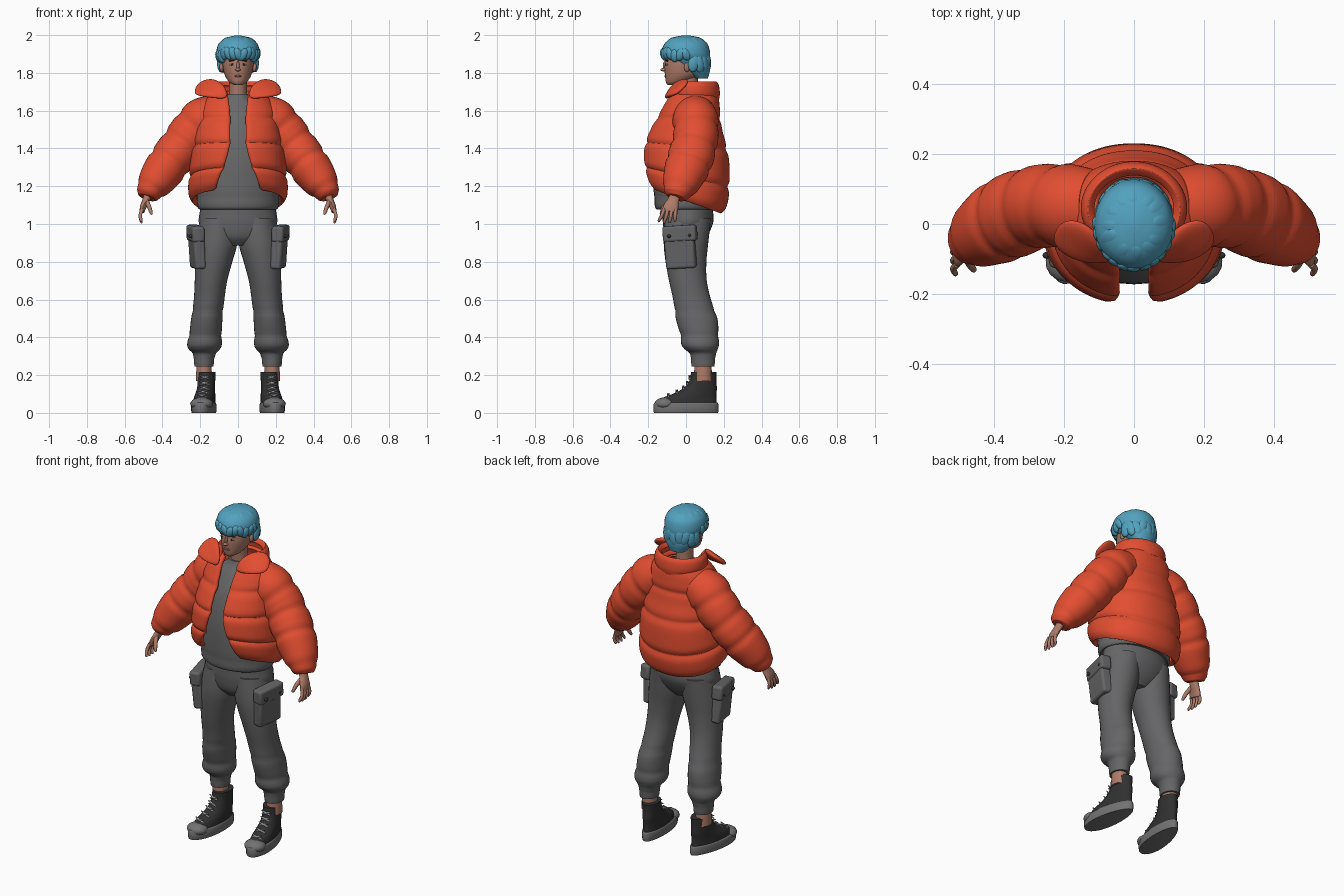
import bpy, bmesh, math, random
from mathutils import Matrix, Vector, Euler

if "Cube" in bpy.data.objects:
    bpy.data.objects.remove(bpy.data.objects["Cube"])
random.seed(4)
made = []


def material(name, r, g, b):
    m = bpy.data.materials.new(name)
    m.use_nodes = True
    m.diffuse_color = (r, g, b, 1)
    bsdf = m.node_tree.nodes["Principled BSDF"]
    bsdf.inputs["Base Color"].default_value = (r, g, b, 1)
    bsdf.inputs["Roughness"].default_value = 0.8
    return m


SKIN = material("skin", .42, .2, .14)
HAIR = material("blue hair", .085, .36, .52)
ORANGE = material("orange padding", .76, .075, .03)
KNIT = material("grey knit", .14, .14, .14)
CLOTH = material("grey cloth", .13, .13, .135)
CANVAS = material("dark canvas", .03, .03, .03)
RUBBER = material("grey rubber", .17, .17, .17)
LACE = material("pale grey", .35, .35, .35)
DARK = material("dark brown", .03, .015, .012)
LIP = material("lip", .33, .11, .09)


def finish(name, bm, mat, mirror=False, matrix=None, solid=0, subsurf=0, bevel=0):
    """Turn a bmesh into an object with the usual modifiers."""
    if matrix:
        bmesh.ops.transform(bm, matrix=matrix, verts=bm.verts)
    bmesh.ops.recalc_face_normals(bm, faces=bm.faces)
    me = bpy.data.meshes.new(name)
    bm.to_mesh(me)
    bm.free()
    me.materials.append(mat)
    ob = bpy.data.objects.new(name, me)
    bpy.context.collection.objects.link(ob)
    if mirror:
        ob.modifiers.new("mirror", "MIRROR")
    if solid:
        m = ob.modifiers.new("thickness", "SOLIDIFY")
        m.thickness, m.offset = solid, 0
    if bevel:
        m = ob.modifiers.new("bevel", "BEVEL")
        m.width, m.segments = bevel, 3
    if subsurf:
        m = ob.modifiers.new("round", "SUBSURF")
        m.levels = m.render_levels = subsurf
    made.append(ob)


def spline(keys, n):
    """Smooth interpolation through rows of numbers."""
    out = []
    for i in range(len(keys) - 1):
        p = [keys[min(max(i + k, 0), len(keys) - 1)] for k in (-1, 0, 1, 2)]
        for s in range(n):
            t = s / n
            out.append([b + .5 * t * (c - a + t * (2*a - 5*b + 4*c - d + t * (3*(b - c) + d - a)))
                        for a, b, c, d in zip(*p)])
    return out + [list(keys[-1])]


def loft_into(bm, keys, n=5, seg=32, seams=(), depth=.06, e=1, tilt=False, taper=0, warp=None):
    """Rings (x, y, z, rx, ry[, half opening at the front]) joined to a skin."""
    rows, rings = spline(keys, n), []
    opened = len(keys[0]) > 5
    for i, r in enumerate(rows):
        c = Vector(r[:3])
        u, v = Vector((1, 0, 0)), Vector((0, 1, 0))
        if tilt:
            t = (Vector(rows[min(i + 1, len(rows) - 1)][:3]) - Vector(rows[max(i - 1, 0)][:3])).normalized()
            v = (v - t * v.dot(t)).normalized()
            u = v.cross(t)
        puff = 1 - sum(depth * math.exp(-((c.z - s) / .016) ** 2) for s in seams)
        a0 = math.asin(min(r[5] / r[3], .99) ** (1 / e)) if opened else 0
        ring = []
        for k in range(seg + opened):
            a = a0 + (2 * math.pi - 2 * a0) * k / seg
            sx, cy = (math.copysign(abs(f(a)) ** e, f(a)) for f in (math.sin, math.cos))
            p = c + u * sx * r[3] * puff * (1 + taper * cy) - v * cy * r[4] * puff
            ring.append(bm.verts.new(warp(p) if warp else p))
        rings.append(ring)
    for a, b in zip(rings, rings[1:]):
        for k in range(seg):
            j = (k + 1) % len(a)
            bm.faces.new((a[k], a[j], b[j], b[k]))
    if not opened:
        bm.faces.new(rings[0])
        bm.faces.new(rings[-1])


def loft(name, keys, mat, mirror=False, matrix=None, solid=0, subsurf=0, **kw):
    bm = bmesh.new()
    loft_into(bm, keys, **kw)
    finish(name, bm, mat, mirror, matrix, solid, subsurf)


def place(loc, size, rot=(0, 0, 0)):
    return Matrix.Translation(loc) @ Euler(rot).to_matrix().to_4x4() @ Matrix.Diagonal((*size, 1))


def blobs(name, items, mat, **kw):
    """Ellipsoids given as (location, radii[, rotation])."""
    bm = bmesh.new()
    for it in items:
        bmesh.ops.create_uvsphere(bm, u_segments=16, v_segments=10, radius=1, matrix=place(*it))
    finish(name, bm, mat, **kw)


def boxes(name, items, mat, **kw):
    bm = bmesh.new()
    for it in items:
        bmesh.ops.create_cube(bm, size=1, matrix=place(*it))
    finish(name, bm, mat, **kw)


# Head, neck and face
loft("head", [(0, -.068, 1.735, .02, .028), (0, -.05, 1.75, .045, .056), (0, -.02, 1.785, .069, .091),
              (0, -.01, 1.83, .08, .104), (0, 0, 1.87, .083, .11), (0, 0, 1.92, .08, .108),
              (0, 0, 1.96, .05, .07)], SKIN)
loft("neck", [(0, .02, 1.62, .055, .055), (0, .015, 1.68, .047, .05), (0, .01, 1.79, .047, .052)], SKIN)
blobs("nose", [((0, -.116, 1.817), (.014, .02, .009)), ((0, -.111, 1.836), (.008, .012, .027))], SKIN)
blobs("ears", [((.085, .008, 1.835), (.012, .018, .03), (-.2, 0, .3))], SKIN, mirror=True)
blobs("eye_whites", [((.032, -.101, 1.845), (.014, .007, .006), (0, 0, .3))], LACE, mirror=True)
blobs("irises", [((.032, -.106, 1.845), (.006, .004, .006))], DARK, mirror=True)
blobs("eyebrows", [((.035, -.102, 1.865), (.018, .006, .0035), (0, .1, .35))], DARK, mirror=True)
blobs("lips", [((0, -.107, 1.783), (.02, .008, .006))], LIP)

# Hair: a cap, a wavy fringe, swept locks on top and a tapered nape
loft("hair_cap", [(0, .08, 1.77, .05, .035), (0, .055, 1.815, .085, .072), (0, .022, 1.87, .103, .105),
                  (0, 0, 1.91, .114, .127), (0, 0, 1.955, .102, .113), (0, 0, 1.985, .065, .075),
                  (0, 0, 1.998, .015, .02)], HAIR)
locks = []
for k in range(-6, 7):
    a = k * .26
    locks.append(((.1 * math.sin(a), -.117 * math.cos(a), 1.905 - .012 * abs(math.sin(a)) + random.uniform(-.008, .008)),
                  (.025, .02, .036), (.15, random.uniform(-.6, .6), a)))
for k in range(9):
    a = 1.75 + k * .35
    locks.append(((.092 * math.sin(a), .025 - .088 * math.cos(a), 1.85 + random.uniform(-.015, .015)),
                  (.03, .02, .05), (0, random.uniform(-.4, .4), a)))
for k in range(12):
    a = k * math.tau / 12
    locks.append(((.075 * math.sin(a), -.085 * math.cos(a), 1.958), (.034, .042, .018),
                  (.75, 0, a + random.uniform(-.3, .3))))
blobs("hair_locks", locks, HAIR)

# Sweatshirt
loft("sweatshirt", [(0, 0, 1.078, .205, .155), (0, 0, 1.1, .216, .166), (0, 0, 1.2, .22, .172),
                    (0, 0, 1.35, .2, .17), (0, 0, 1.5, .175, .142), (0, .01, 1.6, .145, .105),
                    (0, .015, 1.66, .075, .072), (0, .015, 1.687, .057, .06)], KNIT, seams=(1.14,), depth=.02)


# Padded jacket, longer at the back
def drop_back(p):
    p.z -= .37 * p.y * min(max((1.5 - p.z) / .37, 0), 1)
    return p


loft("jacket_body", [(0, .045, 1.70, .10, .10, .055), (0, .035, 1.66, .155, .125, .05),
                     (0, .022, 1.60, .19, .145, .042), (0, 0, 1.50, .21, .178, .04),
                     (0, 0, 1.40, .232, .21, .042), (0, 0, 1.30, .244, .218, .06),
                     (0, 0, 1.22, .25, .215, .085), (0, 0, 1.16, .248, .2, .105),
                     (0, 0, 1.13, .23, .175, .115)],
     ORANGE, solid=.028, subsurf=1, n=7, seg=40, seams=(1.25, 1.41, 1.555), e=.92, warp=drop_back)
loft("sleeves", [(.11, .05, 1.59, .10, .105), (.185, .05, 1.545, .125, .122), (.255, .052, 1.465, .122, .12),
                 (.32, .035, 1.385, .115, .122), (.375, .01, 1.31, .112, .122), (.425, -.018, 1.24, .1, .105),
                 (.462, -.04, 1.185, .08, .088), (.478, -.05, 1.15, .058, .062), (.482, -.053, 1.14, .045, .048)],
     ORANGE, mirror=True, n=7, seams=(1.51, 1.415, 1.32, 1.18), depth=.08, tilt=True)
loft("collar_stand", [(0, .045, 1.66, .12, .115, .075), (0, .045, 1.69, .137, .12, .08),
                      (0, .045, 1.73, .135, .115, .088), (0, .042, 1.745, .122, .106, .095)],
     ORANGE, solid=.03, subsurf=1)
bm = bmesh.new()
bm.faces.new([bm.verts.new(p) for p in ((.04, -.11, 1.65), (.06, -.09, 1.73), (.12, 0, 1.775), (.21, .03, 1.765),
                                        (.26, -.06, 1.675), (.15, -.12, 1.675))])
finish("collar_wings", bm, ORANGE, mirror=True, solid=.045, subsurf=3)

# Hands
bm = bmesh.new()
loft_into(bm, [(.472, -.055, 1.17, .024, .028), (.485, -.065, 1.13, .02, .03), (.502, -.08, 1.09, .017, .04),
               (.508, -.086, 1.065, .013, .038)], seg=16, tilt=True)
for k in range(4):
    y = -.116 + .02 * k
    tip = 1.002 + .006 * abs(k - 1.4)
    loft_into(bm, [(.507, y, 1.08, .01, .01), (.518, y - .012 + .004 * k, 1.045, .0095, .0095),
                   (.512, y - .026 + .008 * k, tip + .01, .008, .008),
                   (.509, y - .028 + .008 * k, tip, .004, .004)], n=3, seg=10, tilt=True)
loft_into(bm, [(.487, -.08, 1.125, .013, .013), (.472, -.112, 1.095, .012, .012), (.46, -.13, 1.06, .009, .009),
               (.458, -.134, 1.05, .004, .004)], n=3, seg=10, tilt=True)
finish("hands", bm, SKIN, mirror=True)

# Trousers gathered above the ankle
loft("trouser_hips", [(0, 0, .885, .08, .07), (0, 0, .93, .165, .108), (0, .01, 1.0, .206, .132),
                      (0, .01, 1.06, .203, .134), (0, .005, 1.1, .195, .13)], CLOTH)
loft("trouser_legs", [(.1, .01, 1.03, .098, .122), (.112, 0, .9, .108, .118), (.128, 0, .8, .098, .108),
                      (.143, .01, .7, .086, .1), (.153, .032, .6, .081, .1), (.165, .056, .5, .083, .11),
                      (.172, .07, .42, .086, .102), (.177, .075, .365, .092, .1), (.178, .08, .338, .083, .088),
                      (.178, .09, .315, .062, .07), (.18, .09, .285, .056, .066), (.18, .09, .245, .05, .06)],
     CLOTH, mirror=True, seams=(.41, .54, .285), depth=.04)
boxes("cargo_pockets", [((.217, -.03, .86), (.06, .16, .19), (.06, .08, -.2)),
                        ((.225, -.032, .95), (.065, .18, .085), (.06, .04, -.2))], CLOTH, mirror=True, bevel=.014)
blobs("pocket_buttons", [((.25, -.09, .935), (.012, .01, .01)), ((.262, .02, .94), (.01, .01, .01))],
      CANVAS, mirror=True)
loft("ankles", [(.18, .09, .17, .042, .048), (.18, .09, .27, .04, .045)], SKIN, mirror=True)

# High-top shoes, toes turned slightly out
SHOE = Matrix.Translation((.178, 0, 0)) @ Matrix.Rotation(.13, 4, "Z")
loft("shoe_soles", [(0, 0, 0, .058, .168), (0, 0, .006, .063, .173), (0, 0, .045, .063, .173), (0, 0, .054, .058, .168)],
     RUBBER, mirror=True, matrix=SHOE, taper=.14, n=2)
loft("shoe_uppers", [(0, 0, .04, .058, .165), (0, .02, .08, .054, .142), (0, .045, .1, .051, .117),
                     (0, .075, .13, .047, .09), (0, .09, .17, .046, .072), (0, .095, .217, .047, .068)],
     CANVAS, mirror=True, matrix=SHOE, taper=.08)
blobs("toe_caps", [((0, -.112, .048), (.061, .056, .034))], RUBBER, mirror=True, matrix=SHOE)
blobs("shoe_laces", [((0, y, z), (.032, .006, .0045), (.5, s * .35, 0)) for s in (-1, 1)
                     for y, z in ((-.095, .093), (-.05, .112), (-.014, .133), (.007, .158), (.019, .188))],
      LACE, mirror=True, matrix=SHOE)

# Smooth shading with crisp edges
bpy.ops.object.select_all(action="DESELECT")
for ob in made:
    ob.select_set(True)
bpy.context.view_layer.objects.active = made[0]
bpy.ops.object.shade_smooth_by_angle(angle=math.radians(40))
